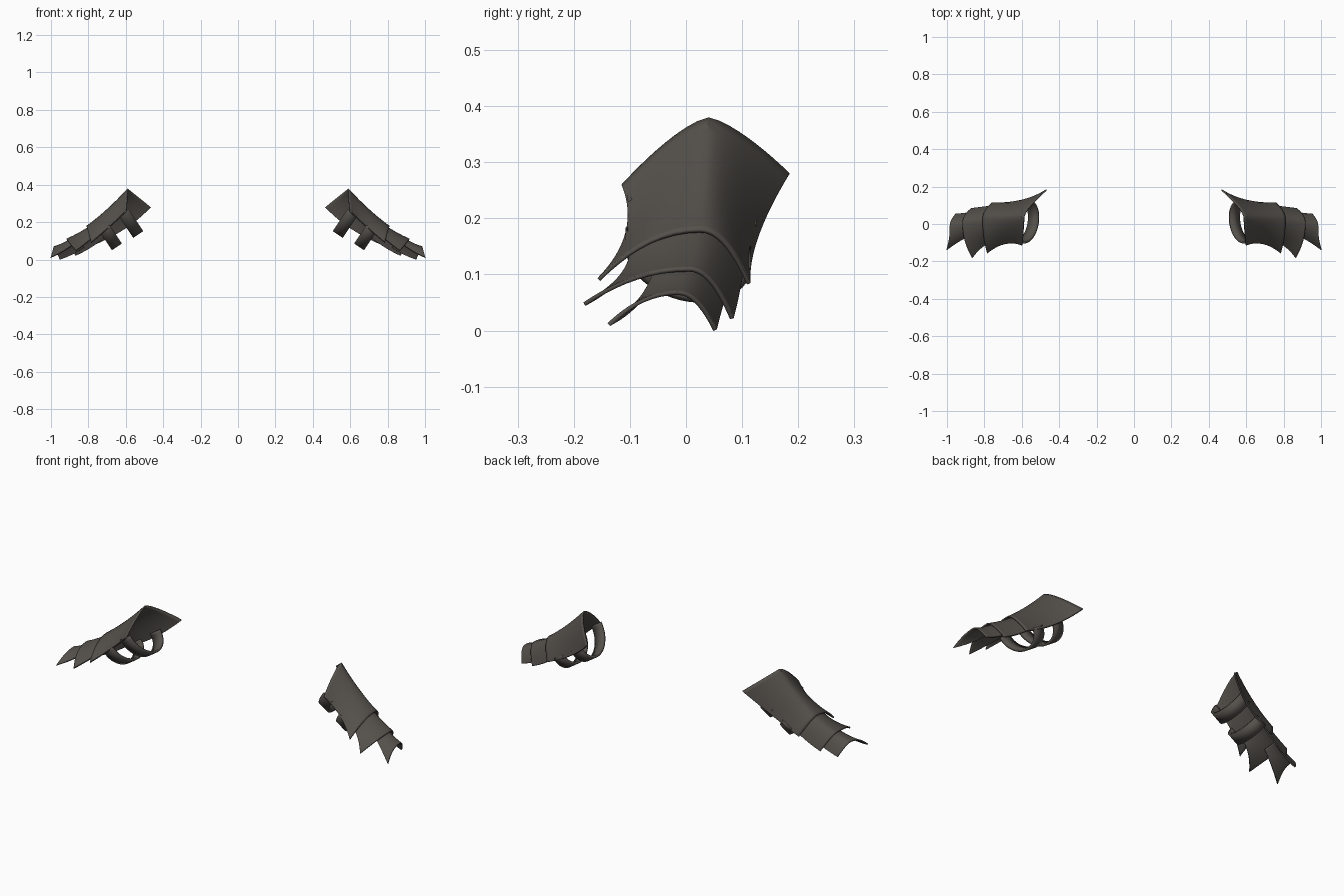
import bpy, bmesh, math
from mathutils import Vector

if "Cube" in bpy.data.objects:
    bpy.data.objects.remove(bpy.data.objects["Cube"])

steel = bpy.data.materials.new("dark_steel")
steel.diffuse_color = (0.088, 0.080, 0.070, 1)
steel.use_nodes = True
steel.node_tree.nodes["Principled BSDF"].inputs["Base Color"].default_value = steel.diffuse_color


def world(p):
    """(along arm, sideways, outward) to x, y, z."""
    s, y, h = p
    return Vector(((0.83 * s + 0.55 * h) / 0.991, y, (0.83 * h - 0.55 * s) / 0.991))


def along(pts, t):
    """Smooth curve through three points."""
    a, b, c = (Vector(p) for p in pts)
    return a * (2 * t - 1) * (t - 1) + b * 4 * t * (1 - t) + c * t * (2 * t - 1)


def build(name, rows, thick, offset, closed_mat=steel):
    """Skin a grid of points, thicken it and mirror it to the other side."""
    bm = bmesh.new()
    grid = [[bm.verts.new(world(p)) for p in row] for row in rows]
    for r0, r1 in zip(grid, grid[1:]):
        for i in range(len(r0) - 1):
            bm.faces.new((r0[i], r1[i], r1[i + 1], r0[i + 1]))
    bm.normal_update()
    me = bpy.data.meshes.new(name)
    bm.to_mesh(me)
    bm.free()
    me.materials.append(closed_mat)
    ob = bpy.data.objects.new(name, me)
    bpy.context.collection.objects.link(ob)
    sol = ob.modifiers.new("thickness", 'SOLIDIFY')
    sol.thickness = thick
    sol.offset = offset
    ob.modifiers.new("other_side", 'MIRROR')
    bpy.ops.object.select_all(action='DESELECT')
    bpy.context.view_layer.objects.active = ob
    ob.select_set(True)
    bpy.ops.object.shade_smooth_by_angle(angle=math.radians(35))
    return ob


def plate(name, front, ridge, back, p0, p1, n=20, m=12):
    """Arched plate between a front edge, a ridge and a back edge."""
    rows = []
    for j in range(n + 1):
        t = j / n
        f, r, b = along(front, t), along(ridge, t), along(back, t)
        power = p0 + (p1 - p0) * t
        row = []
        for i in range(-m, m + 1):
            a = math.sin(abs(i) / m * math.pi / 2)
            e = f if i < 0 else b
            d = a ** power
            row.append((r.x + (e.x - r.x) * d, r.y + (e.y - r.y) * a, r.z + (e.z - r.z) * d))
        rows.append(row)
    build(name, rows, 0.007, -1)


# three overlapping arm plates, upper to lower
plate("upper_plate",
      [(.355, -.115, .546), (.477, -.108, .525), (.60, -.158, .509)],
      [(.281, .04, .640), (.4325, .033, .609), (.573, .025, .595)],
      [(.236, .185, .491), (.405, .130, .471), (.584, .115, .488)], 1.4, 2.1)
plate("middle_plate",
      [(.53, -.10, .535), (.61, -.118, .523), (.69, -.183, .517)],
      [(.53, .018, .585), (.62, .012, .587), (.70, .005, .597)],
      [(.53, .105, .492), (.62, .095, .488), (.71, .085, .497)], 2.0, 2.1)
plate("lower_plate",
      [(.65, -.058, .56), (.735, -.087, .552), (.823, -.14, .561)],
      [(.65, 0, .584), (.72, -.008, .588), (.779, -.015, .60)],
      [(.65, .072, .508), (.72, .062, .512), (.79, .055, .526)], 2.0, 2.1)


def strap(name, s, front, back, depth, width=0.064):
    """Flat band hanging under the upper plate."""
    rows = []
    for k in range(25):
        a = math.pi * k / 24
        u = (1 - math.cos(a)) / 2
        y = front[0] + (back[0] - front[0]) * u
        h = front[1] + (back[1] - front[1]) * u - depth * math.sin(a)
        rows.append([(s - width / 2, y, h), (s + width / 2, y, h)])
    build(name, rows, 0.012, 0)


# two straps round the arm
strap("upper_strap", .369, (-.098, .545), (.120, .495), .107)
strap("lower_strap", .500, (-.102, .530), (.110, .490), .090)
